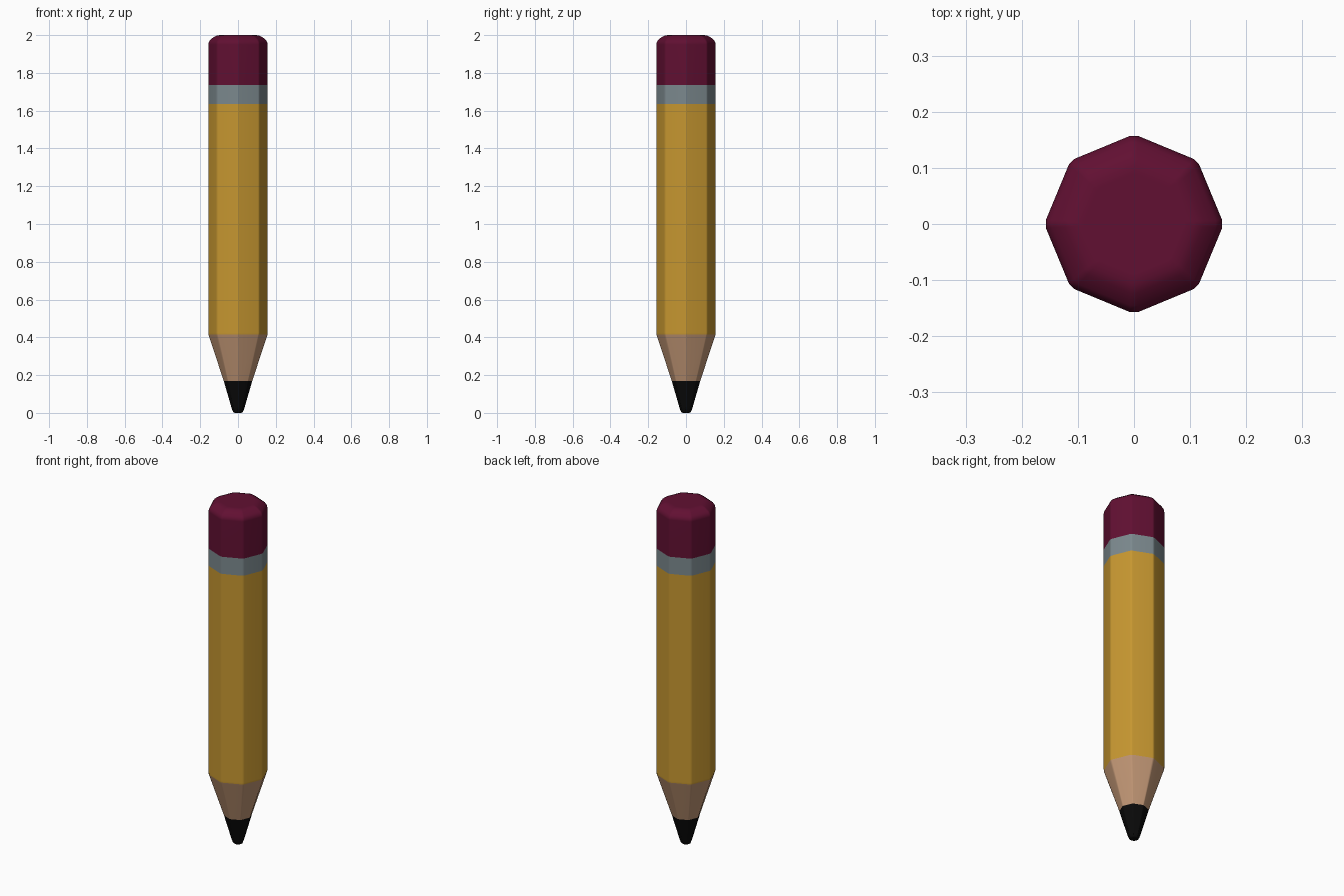
import bpy
import bmesh
import math
from mathutils import Vector

cube = bpy.data.objects.get("Cube")
if cube:
    bpy.data.objects.remove(cube)

SIDES = 8
SOFT = 0.06  # share of each side taken by the softened corner


def material(name, rgb, roughness=0.7):
    mat = bpy.data.materials.new(name)
    mat.use_nodes = True
    mat.diffuse_color = (*rgb, 1)
    bsdf = mat.node_tree.nodes["Principled BSDF"]
    bsdf.inputs["Base Color"].default_value = (*rgb, 1)
    bsdf.inputs["Roughness"].default_value = roughness
    return mat


def section(radius, z):
    """Octagon with points on the axes and slightly cut corners."""
    corners = [Vector((radius * math.cos(math.tau * i / SIDES),
                       radius * math.sin(math.tau * i / SIDES), z))
               for i in range(SIDES)]
    points = []
    for i, corner in enumerate(corners):
        points.append(corner.lerp(corners[i - 1], SOFT))
        points.append(corner.lerp(corners[(i + 1) % SIDES], SOFT))
    return points


def loft(name, profile, mat, cap_bottom=False, cap_top=False):
    """Skin a part through (radius, height) sections, bottom to top."""
    bm = bmesh.new()
    rings = [[bm.verts.new(p) for p in section(r, z)] for r, z in profile]
    for low, high in zip(rings, rings[1:]):
        for i in range(len(low)):
            j = (i + 1) % len(low)
            bm.faces.new((low[i], low[j], high[j], high[i]))
    if cap_bottom:
        bm.faces.new(rings[0][::-1])
    if cap_top:
        bm.faces.new(rings[-1])
    mesh = bpy.data.meshes.new(name)
    bm.to_mesh(mesh)
    bm.free()
    mesh.materials.append(mat)
    obj = bpy.data.objects.new(name, mesh)
    bpy.context.collection.objects.link(obj)
    bpy.ops.object.select_all(action="DESELECT")
    obj.select_set(True)
    bpy.context.view_layer.objects.active = obj
    bpy.ops.object.shade_smooth_by_angle(angle=math.radians(50))
    # Keep the broad sides flat and only the corners soft
    weighted = obj.modifiers.new("flat_sides", "WEIGHTED_NORMAL")
    weighted.keep_sharp = True
    return obj


graphite = material("graphite black", (0.003, 0.003, 0.003))
wood = material("bare wood", (0.54, 0.31, 0.18))
yellow = material("yellow paint", (0.57, 0.31, 0.03))
metal = material("grey band", (0.20, 0.25, 0.27))
rubber = material("dark red rubber", (0.12, 0.005, 0.032))

R = 0.16

# Rounded lead and sharpened wooden cone
loft("lead_tip", [(0.018, 0), (0.027, 0.006), (0.034, 0.024), (0.077, 0.17)],
     graphite, cap_bottom=True)
loft("sharpened_wood", [(0.077, 0.17), (0.156, 0.405), (0.159, 0.415)], wood)

# Painted shaft, band and eraser
loft("shaft", [(0.159, 0.415), (R, 0.425), (R, 1.635)], yellow)
loft("band", [(R, 1.635), (R, 1.735)], metal)
loft("eraser", [(R, 1.735), (R, 1.95), (0.157, 1.964), (0.148, 1.977),
                (0.125, 1.993), (0.108, 1.999), (0.09, 2.0)],
     rubber, cap_top=True)
